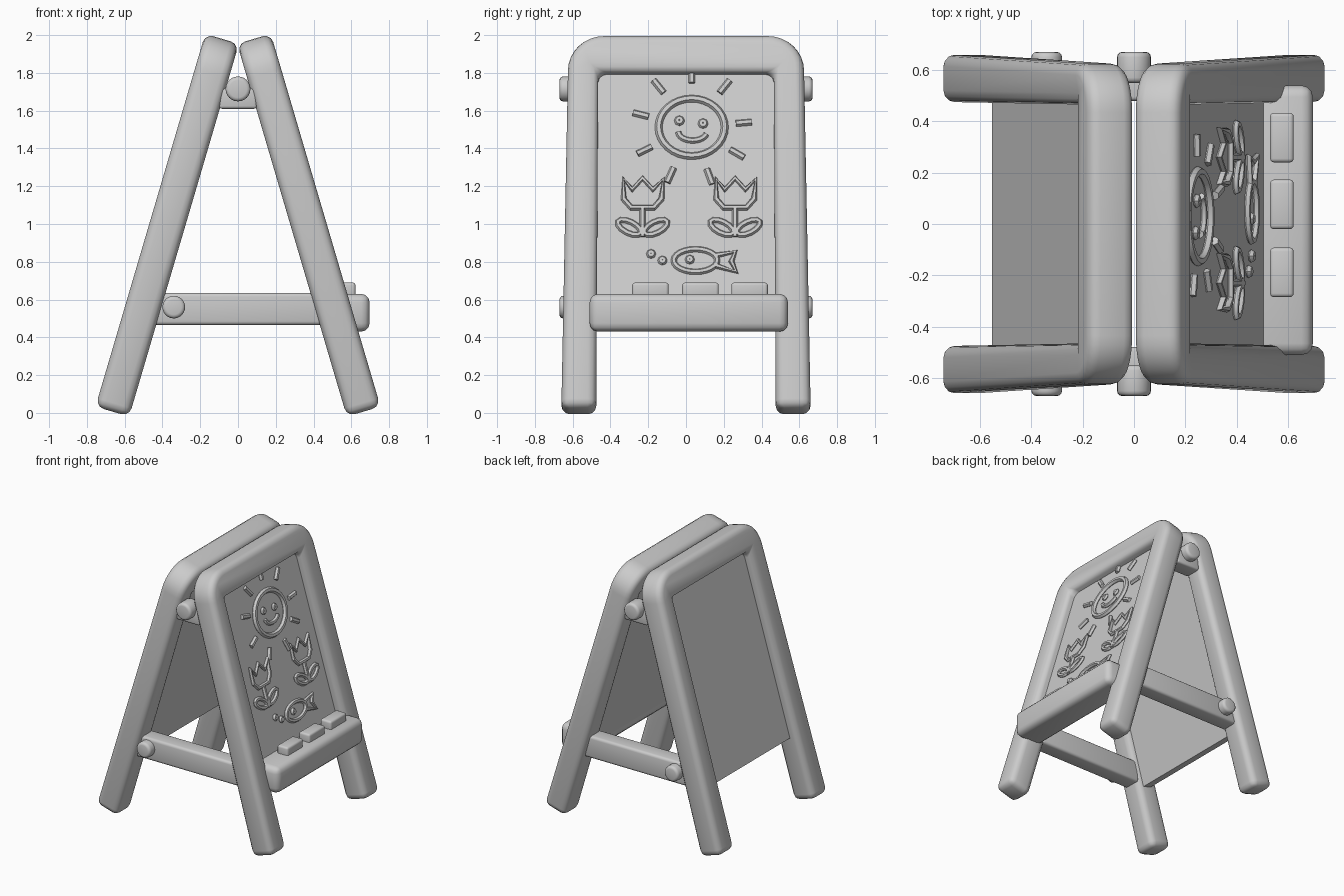
import bpy, bmesh
from math import sin, cos, pi, radians
from mathutils import Matrix, Vector

cube = bpy.data.objects.get("Cube")
if cube:
    bpy.data.objects.remove(cube, do_unlink=True)

mat = bpy.data.materials.new("plain grey")
mat.use_nodes = True
GREY = (0.6, 0.6, 0.6, 1)
mat.diffuse_color = GREY
mat.node_tree.nodes["Principled BSDF"].inputs["Base Color"].default_value = GREY

LEAN = radians(16.4)
HALF = 0.093      # half the frame thickness
FACE = 0.02       # board surface, measured from the frame's middle plane


def panel_matrix(side):
    """Leaning plane: local x is y, local y runs up the slope, local z points out."""
    across = Vector((0, side, 0))
    up = Vector((-side * sin(LEAN), 0, cos(LEAN)))
    out = Vector((side * cos(LEAN), 0, sin(LEAN)))
    m = Matrix((across, up, out)).transposed().to_4x4()
    m.translation = (side * 0.373, 0, 1)
    return m


def finish(obj, bevel=0, segments=3):
    bpy.context.view_layer.objects.active = obj
    for o in bpy.context.selected_objects:
        o.select_set(False)
    obj.select_set(True)
    if bevel:
        mod = obj.modifiers.new("soft edges", "BEVEL")
        mod.width, mod.segments = bevel, segments
        mod.limit_method, mod.angle_limit = "ANGLE", radians(40)
        bpy.ops.object.modifier_apply(modifier=mod.name)
    bpy.ops.object.shade_smooth_by_angle(angle=radians(40))
    return obj


def new_object(name, bm, matrix=Matrix()):
    mesh = bpy.data.meshes.new(name)
    bmesh.ops.recalc_face_normals(bm, faces=bm.faces)
    bm.to_mesh(mesh)
    bm.free()
    mesh.materials.append(mat)
    obj = bpy.data.objects.new(name, mesh)
    bpy.context.collection.objects.link(obj)
    obj.matrix_world = matrix
    return obj


def prism(name, outline, low, high, matrix, bevel):
    bm = bmesh.new()
    face = bm.faces.new([bm.verts.new((x, y, low)) for x, y in outline])
    top = bmesh.ops.extrude_face_region(bm, geom=[face])["geom"]
    bmesh.ops.translate(bm, vec=(0, 0, high - low),
                        verts=[g for g in top if isinstance(g, bmesh.types.BMVert)])
    return finish(new_object(name, bm, matrix), bevel)


def box(name, lo, hi, bevel):
    outline = [(lo[0], lo[1]), (hi[0], lo[1]), (hi[0], hi[1]), (lo[0], hi[1])]
    return prism(name, outline, lo[2], hi[2], Matrix(), bevel)


def knob(name, x, z, radius, side):
    bm = bmesh.new()
    bmesh.ops.create_cone(bm, cap_ends=True, segments=24, radius1=radius, radius2=radius,
                          depth=0.12, matrix=Matrix.Rotation(pi / 2, 4, "X"))
    return finish(new_object(name, bm, Matrix.Translation((x, side * 0.61, z))), 0.02)


# Two leaning frames with rounded shoulders, each holding a board
TOP, FOOT, RADIUS = 1.022, -1.035, 0.19
shoulder = [(0.625 - RADIUS + RADIUS * cos(t * pi / 16), TOP - RADIUS + RADIUS * sin(t * pi / 16))
            for t in range(9)]
right_half = [(0.465, 0.82), (0.475, FOOT), (0.66, FOOT)] + shoulder
frame_outline = right_half + [(-x, y) for x, y in reversed(right_half)]
for side, label in ((1, "left"), (-1, "right")):
    m = panel_matrix(side)
    prism(label + "_frame", frame_outline, -HALF, HALF, m, 0.045)
    prism(label + "_board", [(-0.49, -0.57), (0.49, -0.57), (0.49, 0.86), (-0.49, 0.86)],
          -0.05, FACE, m, 0)

# Hinges, braces and their knobs at both ends
for side, label in ((-1, "front"), (1, "back")):
    near, far = sorted((side * 0.48, side * 0.61))
    box(label + "_hinge_block", (-0.1, near, 1.61), (0.1, far, 1.72), 0.015)
    box(label + "_brace", (-0.45, near, 0.465), (0.45, far, 0.635), 0.02)
    knob(label + "_hinge_knob", 0, 1.715, 0.066, side)
    knob(label + "_brace_knob", -0.34, 0.56, 0.06, side)

# Tray with three chalks
box("tray", (0.47, -0.51, 0.43), (0.697, 0.54, 0.63), 0.045)
for i, y in enumerate((-0.285, -0.02, 0.24)):
    box(f"chalk_{i + 1}", (0.53, y, 0.6), (0.622, y + 0.193, 0.69), 0.015)


# Raised line drawing on the left board, planned in side-on y and z
def stroke(name, lines, thickness=0.016):
    curve = bpy.data.curves.new(name, "CURVE")
    curve.dimensions = "3D"
    curve.bevel_depth, curve.bevel_resolution, curve.use_fill_caps = thickness, 1, True
    for points, closed in lines:
        spline = curve.splines.new("POLY")
        spline.points.add(len(points) - 1)
        spline.use_cyclic_u = closed
        for p, (y, z) in zip(spline.points, points):
            p.co = (y, (z - 1 - FACE * sin(LEAN)) / cos(LEAN), FACE + 0.006, 1)
    curve.materials.append(mat)
    obj = bpy.data.objects.new(name, curve)
    bpy.context.collection.objects.link(obj)
    obj.matrix_world = panel_matrix(1)
    bpy.context.view_layer.objects.active = obj
    for o in bpy.context.selected_objects:
        o.select_set(False)
    obj.select_set(True)
    bpy.ops.object.convert(target="MESH")
    finish(bpy.context.object)


def arc(cy, cz, ry, rz, start=0.0, end=2 * pi, steps=24):
    return [(cy + ry * cos(start + (end - start) * i / steps),
             cz + rz * sin(start + (end - start) * i / steps)) for i in range(steps)]


def leaf(y, z, tip_y, tip_z, fat=0.03):
    base, span = Vector((y, z)), Vector((tip_y - y, tip_z - z))
    side = Vector((-span.y, span.x)).normalized() * fat
    return [tuple(base + span * (0.5 - 0.5 * cos(a)) + side * sin(a))
            for a in [i * pi / 6 for i in range(12)]]


# Sun: ring, face and rays
SUN = Vector((0.03, 1.51))
stroke("sun_ring", [(arc(SUN.x, SUN.y, 0.175, 0.152, steps=32), True)], 0.02)
stroke("sun_face", [(arc(-0.035, 1.545, 0.012, 0.012, steps=8), True),
                    (arc(0.09, 1.53, 0.012, 0.012, steps=8), True),
                    (arc(0.035, 1.485, 0.075, 0.045, pi, 2 * pi, 12), False)])
rays = []
for degrees in (5, 51, 90, 129, 166, 206, 246, 290, 330):
    d = Vector((cos(radians(degrees)), sin(radians(degrees))))
    rays.append(([tuple(SUN + d * 0.235), tuple(SUN + d * 0.32)], False))
stroke("sun_rays", rays, 0.018)

# Two tulips
for y, label in ((-0.23, "front"), (0.26, "back")):
    cup = [(-0.1, 1.235), (-0.055, 1.18), (0, 1.24), (0.055, 1.18), (0.11, 1.235),
           (0.1, 1.13), (0.06, 1.085), (-0.06, 1.085), (-0.1, 1.13)]
    stroke(label + "_tulip", [([(y + a, b) for a, b in cup], True),
                              ([(y, 1.085), (y, 0.93)], False),
                              (leaf(y - 0.01, 0.95, y - 0.13, 1.01), True),
                              (leaf(y + 0.01, 0.95, y + 0.13, 1.01), True)])

# Fish with bubbles
tail = [(0.15, 0.83), (0.26, 0.85), (0.24, 0.8), (0.265, 0.745), (0.15, 0.78)]
stroke("fish", [(arc(0.05, 0.805, 0.115, 0.06), True), (tail, False),
                (arc(0.02, 0.81, 0.01, 0.01, steps=8), True)])
stroke("bubbles", [(arc(y, z, 0.01, 0.01, steps=8), True) for y, z in ((-0.125, 0.805), (-0.185, 0.84))])
